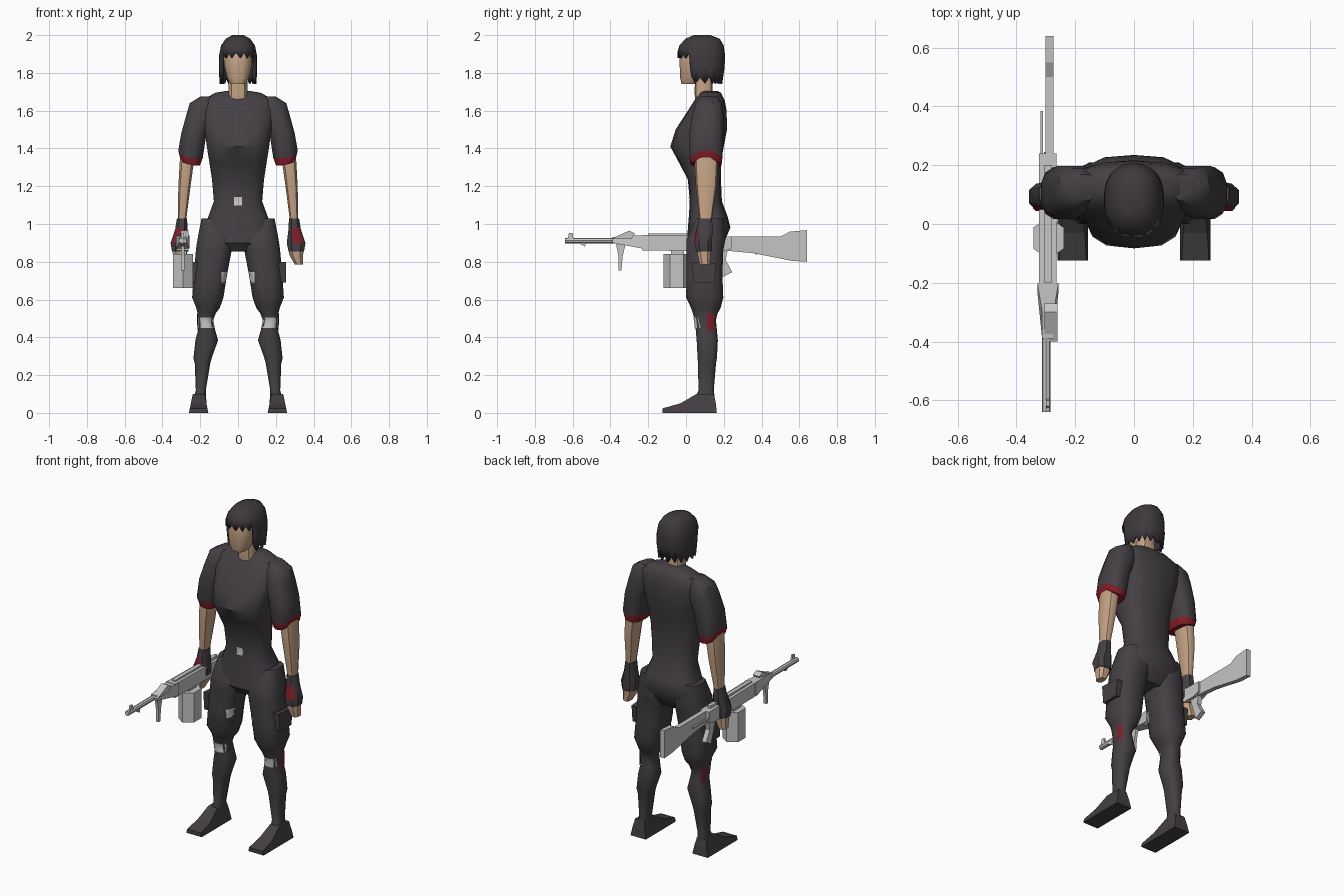
import bpy, bmesh, math
from mathutils import Vector
from mathutils.bvhtree import BVHTree

if "Cube" in bpy.data.objects:
    bpy.data.objects.remove(bpy.data.objects["Cube"])

def material(name, r, g, b):
    m = bpy.data.materials.new(name)
    m.diffuse_color = (r, g, b, 1)
    m.use_nodes = True
    m.node_tree.nodes["Principled BSDF"].inputs["Base Color"].default_value = m.diffuse_color
    return m

CLOTH = material("charcoal cloth", .058, .05, .057)
SKIN = material("tan skin", .56, .37, .24)
RED = material("dark red", .22, .012, .02)
STEEL = material("pale steel", .56, .56, .56)
PATCH = material("light patch", .62, .62, .62)
HAIR = material("dark hair", .048, .04, .046)

def finish(name, bm, mats, smooth=True, recalc=True):
    if recalc:
        bmesh.ops.recalc_face_normals(bm, faces=bm.faces)
    me = bpy.data.meshes.new(name)
    bm.to_mesh(me)
    bm.free()
    for m in mats:
        me.materials.append(m)
    ob = bpy.data.objects.new(name, me)
    bpy.context.collection.objects.link(ob)
    if smooth:
        me.polygons.foreach_set("use_smooth", [True] * len(me.polygons))
        me.set_sharp_from_angle(angle=math.radians(40))
    return ob

def loft_bm(rings, n, s=1, p=.75, caps=True):
    """Rings are (z, x0, x1, y0, y1), rounded-box sections."""
    bm, rows = bmesh.new(), []
    for z, x0, x1, y0, y1 in rings:
        row = []
        for i in range(n):
            a = 2 * math.pi * (i + .5) / n
            c, d = math.cos(a), math.sin(a)
            x = (x0 + x1) / 2 + (x1 - x0) / 2 * math.copysign(abs(c) ** p, c)
            y = (y0 + y1) / 2 + (y1 - y0) / 2 * math.copysign(abs(d) ** p, d)
            row.append(bm.verts.new((s * x, y, z)))
        rows.append(row)
    for a, b in zip(rows, rows[1:]):
        for i in range(n):
            j = (i + 1) % n
            bm.faces.new((a[i], a[j], b[j], b[i]))
    if caps:
        bm.faces.new(rows[0])
        bm.faces.new(rows[-1])
    return bm, rows

def loft(name, rings, mat, n=10, s=1, p=.75):
    return finish(name, loft_bm(rings, n, s, p)[0], [mat])

def prism(name, profile, x0, x1, mat, shape=None):
    """Side outline of (y, z) points extruded along x."""
    bm = bmesh.new()
    a, b = [[bm.verts.new((x, y, z)) for y, z in profile] for x in (x0, x1)]
    bm.faces.new(a)
    bm.faces.new(b)
    for i in range(len(a)):
        j = (i + 1) % len(a)
        bm.faces.new((a[i], a[j], b[j], b[i]))
    if shape:
        for v in bm.verts:
            shape(v)
    return finish(name, bm, [mat], smooth=False)

def rect(y0, y1, z0, z1):
    return [(y0, z0), (y1, z0), (y1, z1), (y0, z1)]

def decal(name, target, mat, centre, out, w, h, nu=5, nv=5):
    """Thin patch draped over the target, seen from direction out."""
    bt = bmesh.new()
    bt.from_mesh(target.data)
    tree = BVHTree.FromBMesh(bt)
    bt.free()
    o = Vector(out).normalized()
    u = Vector((-o.y, o.x, 0))
    bm, grid = bmesh.new(), {}
    for i in range(nu + 1):
        for k in range(nv + 1):
            start = Vector(centre) + u * w * (i / nu - .5) + o
            start.z += h * (k / nv - .5)
            hit = tree.ray_cast(start, -o)[0]
            if hit:
                grid[i, k] = bm.verts.new(hit + o * .004)
    for i in range(nu):
        for k in range(nv):
            q = [grid.get(c) for c in ((i, k), (i + 1, k), (i + 1, k + 1), (i, k + 1))]
            if all(q):
                bm.faces.new(q)
    finish(name, bm, [mat], recalc=False)

# Shirt and hips
torso = loft("torso", [(z, -r, r, a, b) for z, r, a, b in [
    (.855, .09, .04, .17), (.90, .18, .005, .2), (.98, .18, .01, .235),
    (1.04, .16, .015, .22), (1.12, .13, .02, .19), (1.235, .14, .01, .185),
    (1.33, .155, -.04, .185), (1.41, .168, -.083, .2), (1.5, .18, -.055, .217),
    (1.6, .205, .01, .215), (1.655, .2, .045, .205), (1.695, .12, .075, .185),
    (1.705, .06, .09, .165)]], CLOTH, n=14, p=.7)
decal("belt_buckle", torso, PATCH, (0, 0, 1.12), (0, -1, 0), .04, .045, 2, 2)

# Head and neck
loft("neck", [(1.64, -.055, .055, .05, .15), (1.7, -.052, .052, .045, .14),
              (1.80, -.05, .05, .05, .14)], SKIN, n=10)
loft("head", [(z, -r, r, a, b) for z, r, a, b in [
    (1.742, .04, -.025, .06), (1.775, .06, -.033, .10), (1.84, .075, -.036, .16),
    (1.90, .08, -.036, .17), (1.95, .07, -.015, .16)]], SKIN, n=12)

# Bobbed hair with jagged fringe and ends
bm, rows = loft_bm([(z, -r, r, a, b) for z, r, a, b in [
    (1.76, .098, -.02, .192), (1.83, .102, -.035, .205), (1.895, .1, -.046, .207),
    (1.945, .09, -.035, .2), (1.98, .066, -.005, .18), (2.0, .03, .04, .13)]], 32, p=.85)
for i in range(32):
    rows[0][i].co.z += .018 if i % 2 else -.018
    if rows[2][i].co.y < .02:
        rows[2][i].co.z += .015 if i % 2 else -.015
bmesh.ops.delete(bm, geom=[f for f in bm.faces if len(f.verts) > 4 and f.calc_center_median().z < 1.8
    or f.calc_center_median().z < 1.875 and f.calc_center_median().y < .025], context='FACES')
hair = finish("hair", bm, [HAIR])
mod = hair.modifiers.new("thickness", 'SOLIDIFY')
mod.thickness, mod.offset = .014, -1

for s, side in ((1, "left"), (-1, "right")):
    # Sleeve with a red hem that rises on the outside
    bm, rows = loft_bm([(1.675, .13, .2, .08, .17), (1.64, .12, .257, .05, .19),
        (1.58, .12, .275, .03, .2), (1.48, .165, .302, .015, .2),
        (1.35, .185, .318, .015, .195), (1.31, .2, .307, .025, .19)], 12, s)
    for row in rows[-2:]:
        for v in row:
            if abs(v.co.x) > .25:
                v.co.z += .06 * max(0, 1 - abs(v.co.y - .105) / .09)
    bm.verts.index_update()
    for f in bm.faces:
        f.material_index = int(all(v.index >= 48 for v in f.verts))
    finish(side + "_sleeve", bm, [CLOTH, RED])

    # Forearm, fingerless glove and fingers
    loft(side + "_forearm", [(1.42, .225, .30, .05, .165), (1.33, .232, .31, .045, .17),
        (1.2, .25, .317, .052, .163), (1.01, .275, .32, .072, .135)], SKIN, s=s)
    glove = loft(side + "_glove", [(1.03, .268, .325, .065, .14), (.97, .265, .335, .055, .143),
        (.90, .255, .36, .045, .14), (.855, .265, .352, .05, .14)], CLOTH, n=8, s=s)
    loft(side + "_fingers", [(.87, .262, .35, .055, .135), (.835, .27, .347, .06, .132),
        (.785, .30, .345, .07, .128)], SKIN, n=8, s=s)
    decal(side + "_glove_patch", glove, RED, (s * .317, 0, .94), (0, -1, 0), .055, .08)

    # Baggy trouser leg tucked into the boot shaft
    leg = loft(side + "_leg", [(1.03, .05, .195, .05, .2), (.92, .015, .217, .0, .212),
        (.865, .03, .225, .0, .2), (.73, .056, .237, .0, .195), (.61, .075, .245, -.002, .2),
        (.555, .095, .222, .025, .185), (.525, .118, .215, .035, .168),
        (.49, .13, .215, .045, .16), (.44, .12, .212, .05, .165), (.385, .104, .227, .055, .17),
        (.29, .138, .237, .06, .165), (.26, .146, .23, .062, .16),
        (.12, .17, .224, .065, .148), (.03, .165, .245, .03, .16)], CLOTH, n=12, s=s)
    decal(side + "_knee_patch", leg, PATCH, (s * .17, 0, .478), (0, -1, 0), .08, .055)
    decal(side + "_thigh_patch", leg, PATCH, (s * .073, 0, .718), (0, -1, 0), .03, .055)
    decal(side + "_calf_patch", leg, RED, (s * .2, .125, .48), (s, .6, 0), .035, .09)

    def foot_shape(v):
        k = min(1, v.co.z / .1)
        v.co.x = s * (.208 + (v.co.x - .208) * (1 - .4 * k))
    prism(side + "_foot", [(.163, 0), (-.125, 0), (-.125, .024), (-.03, .05), (.055, .1),
        (.148, .1), (.158, .05)], .157, .26, CLOTH, foot_shape)
    prism(side + "_thigh_pouch", [(.04, .69), (.15, .69), (.16, .79), (.03, .8)],
          s * .2, s * .255, CLOTH)

# Rifle, all on one side
G = -.293

def taper_front(v):
    if v.co.y < -.3:
        v.co.x = G + (v.co.x - G) * .55

def gun(name, profile, half, centre=G, shape=None):
    prism("rifle_" + name, profile, centre - half, centre + half, STEEL, shape)

def tube(name, y0, y1, z, r, x=G):
    gun(name, [(y0, z + r * .9), (y0, z - r * .9), (y1, z - r * .9), (y1, z + r * .9)], r, x)

bm = bmesh.new()
bmesh.ops.create_cone(bm, cap_ends=True, segments=8, radius1=.015, radius2=.015, depth=.3)
for v in bm.verts:
    v.co = Vector((G - .006 + v.co.x, -.49 + v.co.z, .912 + v.co.y))
finish("rifle_barrel", bm, [STEEL], smooth=False)
gun("front_sight", [(-.625, .92), (-.595, .92), (-.6, .952), (-.62, .952)], .006)
gun("muzzle_lug", [(-.57, .90), (-.53, .90), (-.535, .88)], .006)
gun("forend", [(-.39, .93), (-.39, .9), (-.23, .87), (-.2, .87), (-.2, .94), (-.3, .94)],
    .036, G, taper_front)
gun("receiver", [(-.23, .86), (.2, .855), (.24, .87), (.24, .933), (-.23, .943)], .03)
gun("top_rail", rect(-.2, .2, .935, .95), .012)
gun("rear_sight", [(-.4, .92), (-.3, .965), (-.27, .95), (-.29, .92)], .022, -.283)
gun("foregrip", [(-.37, .895), (-.32, .895), (-.335, .83), (-.342, .755), (-.358, .755),
    (-.358, .83)], .009)
gun("stock", [(.2, .933), (.5, .933), (.55, .96), (.64, .967), (.64, .80), (.56, .805),
    (.36, .845), (.2, .86)], .014, -.288)
gun("pistol_grip", [(.15, .86), (.22, .86), (.21, .81), (.245, .745), (.195, .72), (.17, .8)], .014)
gun("trigger", [(.36, .85), (.38, .848), (.375, .835)], .005)
gun("magazine_neck", rect(-.08, -.01, .83, .87), .02)
tube("charging_rod", .15, .385, .89, .005, -.314)

# Hexagonal ammunition box
bm = bmesh.new()
bmesh.ops.create_cone(bm, cap_ends=True, segments=6, radius1=1, radius2=1, depth=.18)
for v in bm.verts:
    v.co = Vector((G + .002 + v.co.x * .06, -.048 + v.co.y * .072, .75 + v.co.z))
finish("rifle_ammo_box", bm, [STEEL], smooth=False)
